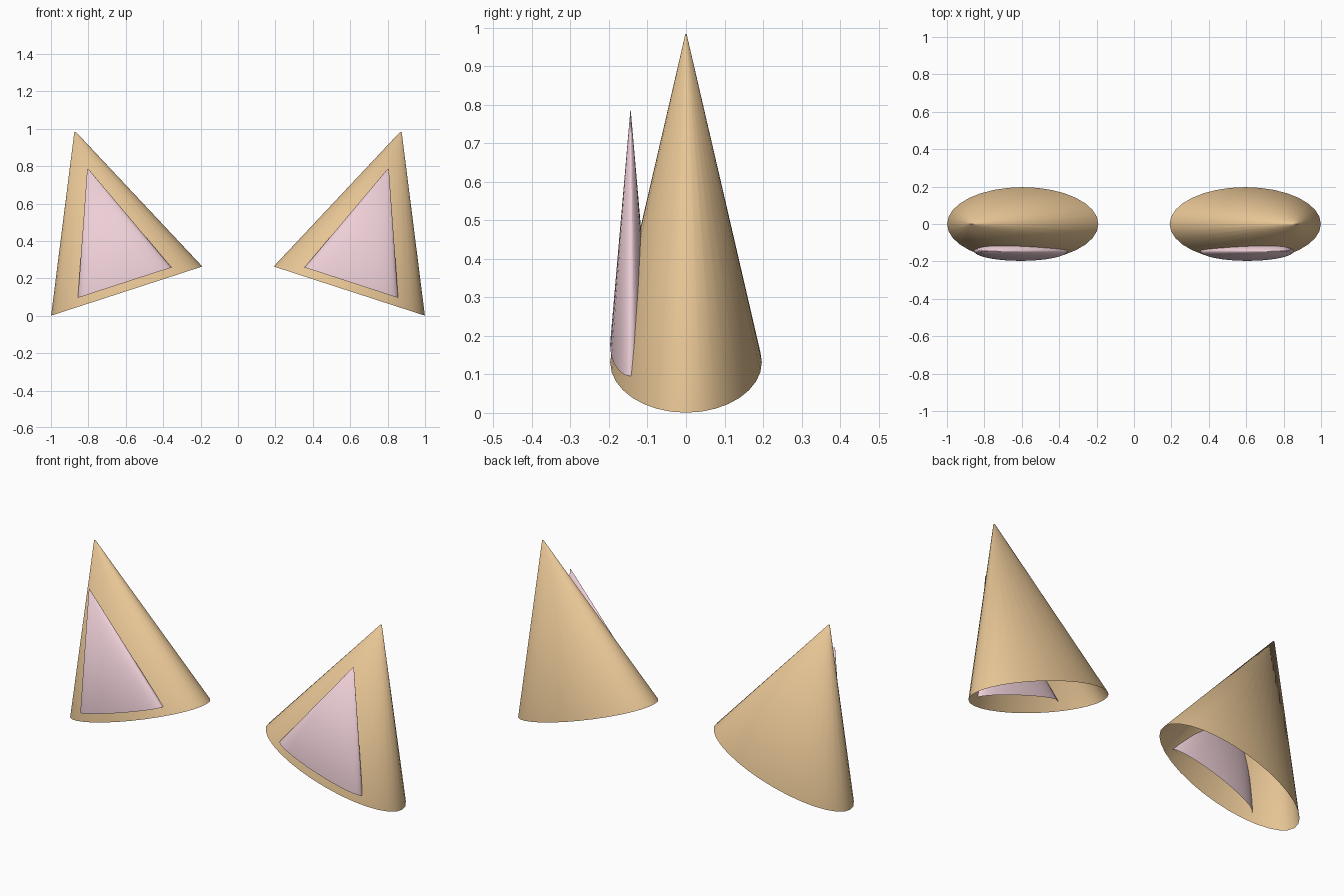
import bpy, bmesh, math
from mathutils import Matrix

if "Cube" in bpy.data.objects:
    bpy.data.objects.remove(bpy.data.objects["Cube"])

TILT = math.radians(18)


def material(name, rgb):
    m = bpy.data.materials.new(name)
    m.diffuse_color = (*rgb, 1)
    m.use_nodes = True
    m.node_tree.nodes["Principled BSDF"].inputs["Base Color"].default_value = m.diffuse_color
    return m


def ear_cone(name, base, rx, ry, height, mat):
    """Open flattened cone leaning outward, mirrored across x = 0."""
    bm = bmesh.new()
    bmesh.ops.create_cone(bm, cap_ends=False, segments=32,
                          radius1=1, radius2=0.01, depth=1)
    place = (Matrix.Translation(base) @ Matrix.Rotation(TILT, 4, 'Y')
             @ Matrix.Diagonal((rx, ry, height, 1))
             @ Matrix.Translation((0, 0, 0.5)))
    bm.transform(place)
    # close the tiny tip
    tip = [e for e in bm.edges if e.is_boundary
           and e.verts[0].co.z > base[2] + height * 0.8]
    bmesh.ops.holes_fill(bm, edges=tip)
    bmesh.ops.recalc_face_normals(bm, faces=bm.faces)
    for f in bm.faces:
        f.smooth = True
    mesh = bpy.data.meshes.new(name)
    bm.to_mesh(mesh)
    bm.free()
    mesh.materials.append(mat)
    ob = bpy.data.objects.new(name, mesh)
    bpy.context.collection.objects.link(ob)
    mod = ob.modifiers.new("mirror", 'MIRROR')
    mod.use_mirror_merge = False
    return ob


# outer fur shells
fur = material("fur", (0.80, 0.56, 0.30))
ear_cone("outer_ears", (0.595, 0, 0.132), 0.425, 0.197, 0.894, fur)

# pink inner ears set into the front
pink = material("inner_pink", (0.85, 0.62, 0.68))
ear_cone("inner_ears", (0.606, -0.144, 0.177), 0.263, 0.053, 0.640, pink)
